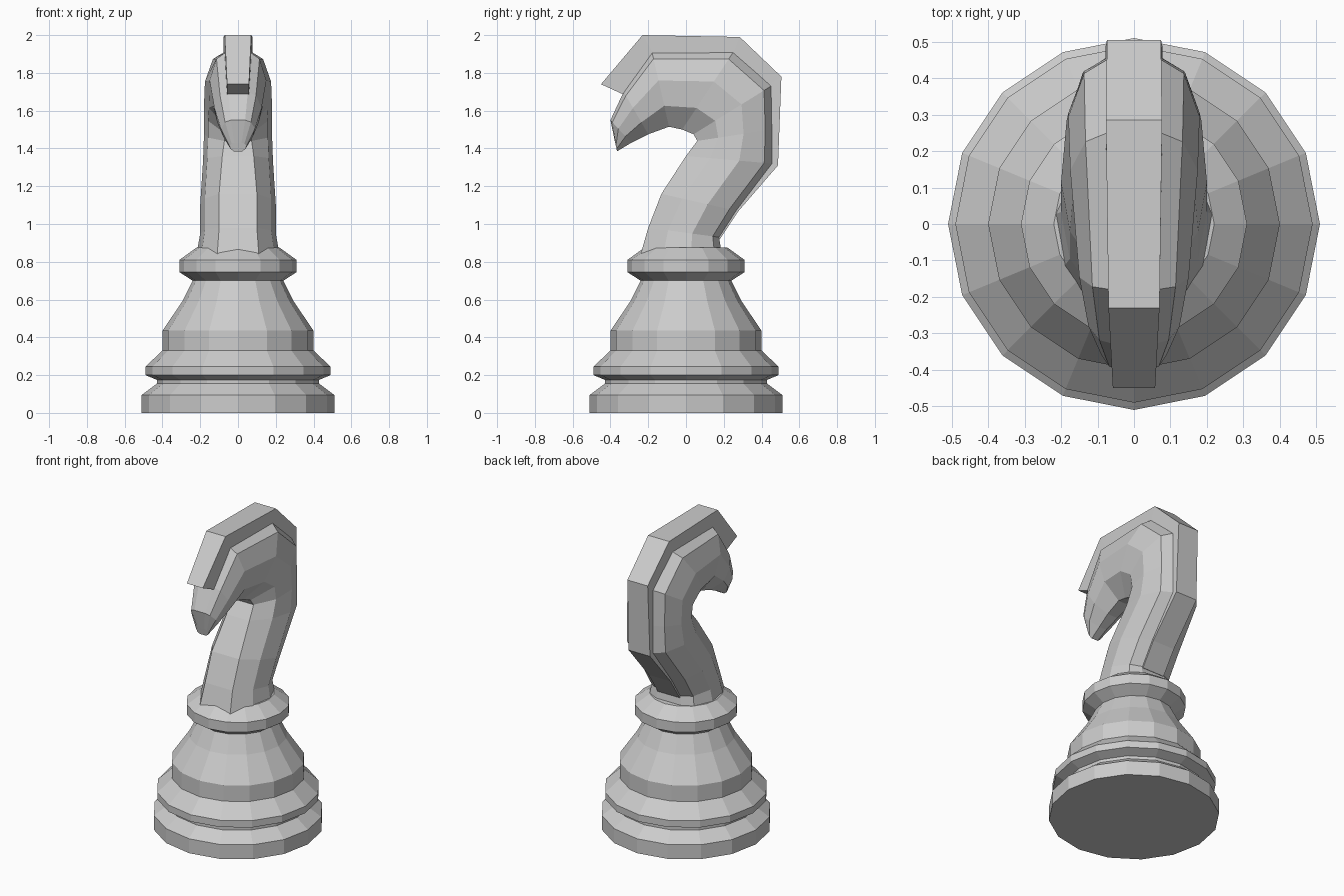
import bpy, bmesh, math


def loft(name, rings):
    """Skin a list of equal-length closed rings and cap both ends."""
    bm = bmesh.new()
    vr = [[bm.verts.new(p) for p in ring] for ring in rings]
    n = len(rings[0])
    for a, b in zip(vr, vr[1:]):
        for i in range(n):
            j = (i + 1) % n
            bm.faces.new((a[i], a[j], b[j], b[i]))
    bm.faces.new(vr[0])
    bm.faces.new(vr[-1])
    bmesh.ops.recalc_face_normals(bm, faces=bm.faces)
    me = bpy.data.meshes.new(name)
    bm.to_mesh(me)
    bm.free()
    ob = bpy.data.objects.new(name, me)
    bpy.context.collection.objects.link(ob)
    return ob


# Turned base and collar: (radius, height)
SIDES = 16
profile = [(0.51, 0), (0.51, 0.095), (0.43, 0.155), (0.43, 0.175), (0.49, 0.2),
           (0.49, 0.245), (0.40, 0.33), (0.40, 0.435), (0.295, 0.59),
           (0.24, 0.70), (0.31, 0.745), (0.31, 0.81), (0.22, 0.875)]
loft("turned_base", [[(r * math.cos(2 * math.pi * i / SIDES),
                       r * math.sin(2 * math.pi * i / SIDES), z)
                      for i in range(SIDES)] for r, z in profile])

# Neck and head: back (y, z), front (y, z), half width, front-edge width fraction
sections = [
    ((0.19, 0.84), (-0.24, 0.84), 0.22, 0.5),
    ((0.175, 0.93), (-0.20, 0.98), 0.20, 0.5),
    ((0.265, 1.07), (-0.13, 1.16), 0.20, 0.5),
    ((0.455, 1.32), (0.00, 1.36), 0.185, 0.45),
    ((0.455, 1.50), (0.06, 1.44), 0.18, 0.4),
    ((0.45, 1.73), (0.04, 1.475), 0.18, 0.35),
    ((0.25, 1.91), (-0.02, 1.50), 0.175, 0.3),
    ((-0.18, 1.91), (-0.09, 1.515), 0.15, 0.3),
    ((-0.33, 1.70), (-0.20, 1.475), 0.125, 0.3),
    ((-0.40, 1.55), (-0.29, 1.43), 0.09, 0.3),
    ((-0.375, 1.43), (-0.365, 1.385), 0.045, 0.5),
]


def body_ring(back, front, w, ff):
    half = [(0, 0.42), (0.09, 0.76), (0.38, 1.0), (0.72, 0.88), (1, ff)]
    pts = [(f * w, back[0] + (front[0] - back[0]) * t,
            back[1] + (front[1] - back[1]) * t) for t, f in half]
    return pts + [(-x, y, z) for x, y, z in reversed(pts)]


loft("neck_and_head", [body_ring(*s) for s in sections])

# Mane ridge: outer (y, z), inner (y, z), half width
mane = [
    ((-0.45, 1.74), (-0.33, 1.685), 0.058),
    ((-0.23, 2.0), (-0.16, 1.88), 0.07),
    ((0.285, 1.99), (0.24, 1.87), 0.077),
    ((0.505, 1.78), (0.41, 1.72), 0.074),
    ((0.487, 1.31), (0.40, 1.34), 0.078),
    ((0.275, 1.065), (0.20, 1.10), 0.08),
    ((0.18, 0.92), (0.10, 0.93), 0.08),
]
loft("mane", [[(w, *o), (w, *i), (-w, *i), (-w, *o)] for o, i, w in mane])
